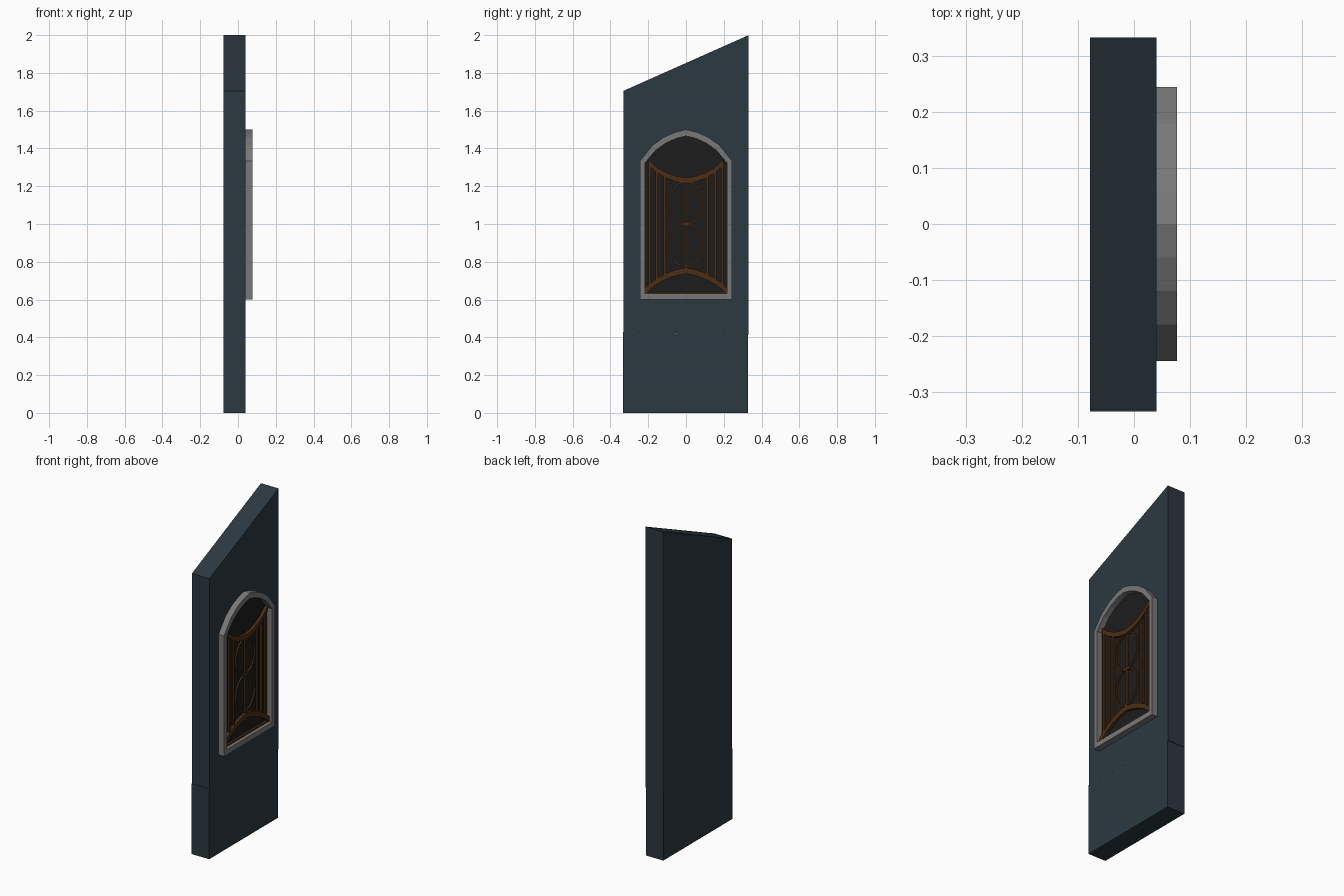
import bpy, bmesh, math

if "Cube" in bpy.data.objects:
    bpy.data.objects.remove(bpy.data.objects["Cube"])


def material(name, rgb):
    m = bpy.data.materials.new(name)
    m.diffuse_color = (*rgb, 1)
    m.use_nodes = True
    m.node_tree.nodes["Principled BSDF"].inputs["Base Color"].default_value = m.diffuse_color
    return m


WALL = material("slate_blue", (0.025, 0.04, 0.052))
STONE = material("mid_grey", (0.19, 0.19, 0.19))
GLASS = material("dark_glass", (0.012, 0.012, 0.012))
BRONZE = material("bronze", (0.075, 0.027, 0.007))


def finish(bm, name, mat):
    bmesh.ops.recalc_face_normals(bm, faces=bm.faces)
    me = bpy.data.meshes.new(name)
    bm.to_mesh(me)
    bm.free()
    ob = bpy.data.objects.new(name, me)
    bpy.context.collection.objects.link(ob)
    me.materials.append(mat)
    return ob


def prism(name, outline, x0, x1, mat):
    """Solid from a (y, z) outline, extruded along x."""
    bm = bmesh.new()
    a = [bm.verts.new((x0, y, z)) for y, z in outline]
    b = [bm.verts.new((x1, y, z)) for y, z in outline]
    bm.faces.new(a)
    bm.faces.new(b)
    n = len(a)
    for i in range(n):
        bm.faces.new((a[i], a[(i + 1) % n], b[(i + 1) % n], b[i]))
    return finish(bm, name, mat)


def band(name, outer, inner, x0, x1, mat, closed=True):
    """Flat strip between two (y, z) lines, with thickness along x."""
    bm = bmesh.new()
    rows = [[bm.verts.new(v) for v in ((x0, *o), (x1, *o), (x1, *i), (x0, *i))]
            for o, i in zip(outer, inner)]
    n = len(rows)
    for k in range(n if closed else n - 1):
        r, s = rows[k], rows[(k + 1) % n]
        for j in range(4):
            bm.faces.new((r[j], r[(j + 1) % 4], s[(j + 1) % 4], s[j]))
    if not closed:
        bm.faces.new(rows[0])
        bm.faces.new(rows[-1])
    return finish(bm, name, mat)


def mirrored(half):
    """Complete a left half line; its last point lies on the centre."""
    return half + [(-y, z) for y, z in reversed(half[:-1])]


# Wall slab with sloping top and a slightly shifted base
prism("wall", [(-0.331, 0.428), (0.332, 0.413), (0.332, 2.0), (-0.331, 1.705)],
      -0.078, 0.04, WALL)
prism("wall_base", [(-0.334, 0), (0.329, 0), (0.329, 0.413), (-0.334, 0.428)],
      -0.078, 0.04, WALL)

# Arched window frame and glass
outer = mirrored([(-0.244, 0.6), (-0.244, 1.333), (-0.179, 1.415),
                  (-0.119, 1.459), (-0.06, 1.485), (0, 1.5)])
inner = mirrored([(-0.218, 0.632), (-0.218, 1.322), (-0.162, 1.389),
                  (-0.107, 1.428), (-0.054, 1.452), (0, 1.466)])
band("window_frame", outer, inner, 0.039, 0.077, STONE)
prism("window_glass", inner, 0.035, 0.043, GLASS)

# Curved grille rails, pinched toward the middle
top = mirrored([(-0.198, 1.34), (-0.15, 1.298), (-0.10, 1.27),
                (-0.05, 1.253), (0, 1.245)])
band("grille_top_rail", top, [(y, z - 0.03) for y, z in top],
     0.043, 0.06, BRONZE, False)
low = mirrored([(-0.217, 0.662), (-0.16, 0.709), (-0.11, 0.737),
                (-0.055, 0.758), (0, 0.769)])
band("grille_bottom_rail", low, [(y, z - 0.032) for y, z in low],
     0.043, 0.06, BRONZE, False)
prism("grille_sill_strip", [(-0.217, 0.632), (0.217, 0.632), (0.217, 0.641),
                            (-0.217, 0.641)], 0.043, 0.056, BRONZE)


def height(line, y):
    for (a, za), (b, zb) in zip(line, line[1:]):
        if a <= y <= b:
            return za + (zb - za) * (y - a) / (b - a)


# Upright bars running between the rails
for i, y in enumerate((-0.192, -0.155, -0.113, 0, 0.113, 0.155, 0.192)):
    z0, z1 = height(low, y) - 0.015, height(top, y) - 0.015
    w = 0.006
    prism(f"grille_bar_{i + 1}", [(y - w, z0), (y + w, z0), (y + w, z1), (y - w, z1)],
          0.045, 0.056, BRONZE)


# Two oval rings stacked in the middle
def oval(zc, ry, rz, n=32):
    return [(ry * math.cos(2 * math.pi * k / n), zc + rz * math.sin(2 * math.pi * k / n))
            for k in range(n)]


for name, zc in (("grille_upper_ring", 1.112), ("grille_lower_ring", 0.888)):
    band(name, oval(zc, 0.095, 0.115), oval(zc, 0.086, 0.106), 0.046, 0.055, BRONZE)
